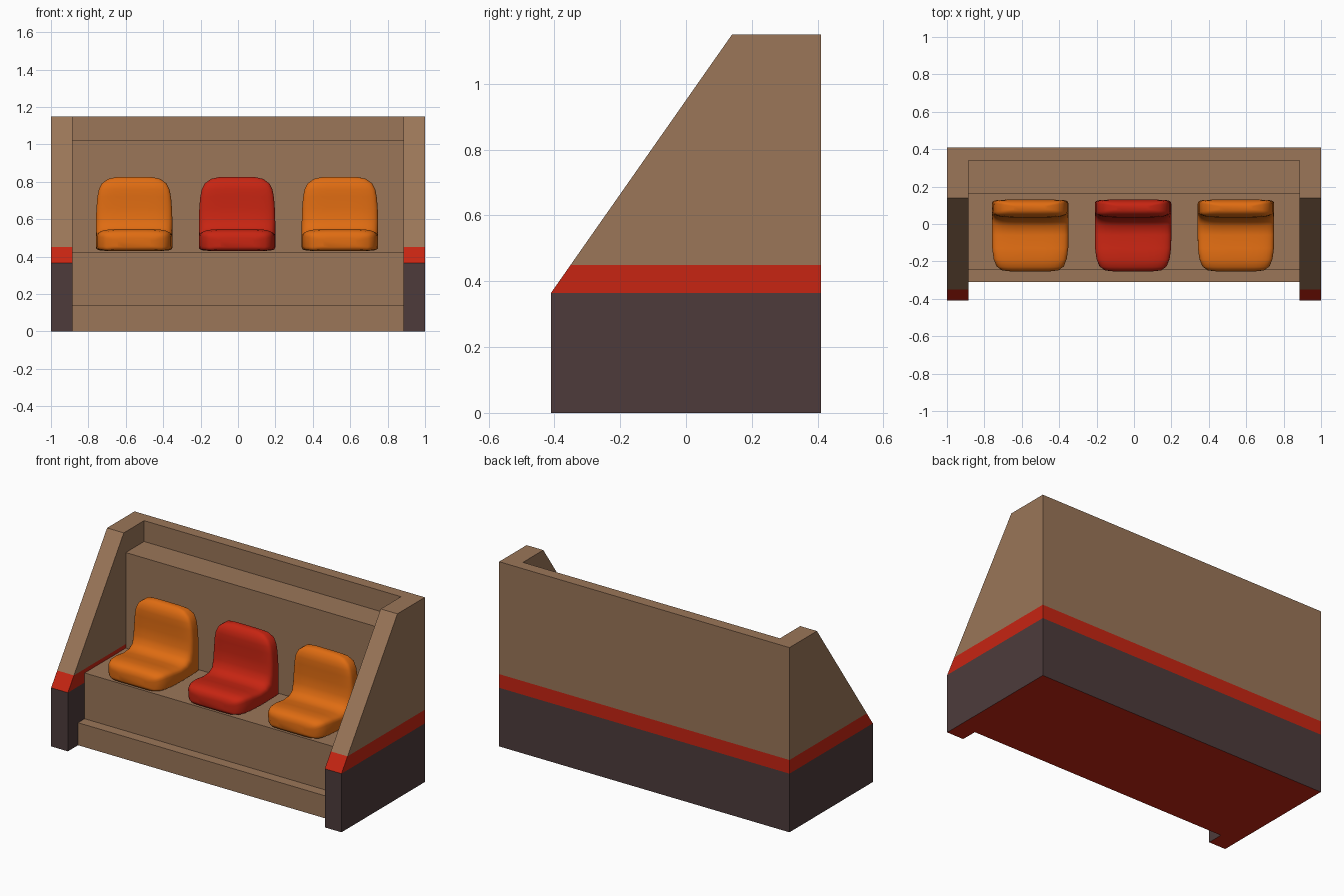
import bpy
import bmesh
from math import cos, sin, pi
from mathutils import Vector

if "Cube" in bpy.data.objects:
    bpy.data.objects.remove(bpy.data.objects["Cube"], do_unlink=True)


def material(name, rgb):
    mat = bpy.data.materials.new(name)
    mat.use_nodes = True
    mat.diffuse_color = (*rgb, 1)
    mat.node_tree.nodes["Principled BSDF"].inputs["Base Color"].default_value = (*rgb, 1)
    return mat


BROWN = material("wood brown", (0.325, 0.18, 0.098))
RED = material("stripe red", (0.57, 0.018, 0.006))
DARK = material("base dark brown", (0.074, 0.044, 0.044))
ORANGE = material("seat orange", (0.74, 0.15, 0.006))
STRIPE_LOW, STRIPE_HIGH = 0.365, 0.45


def finish(name, bm, mats):
    bmesh.ops.recalc_face_normals(bm, faces=bm.faces)
    mesh = bpy.data.meshes.new(name)
    bm.to_mesh(mesh)
    bm.free()
    for mat in mats:
        mesh.materials.append(mat)
    obj = bpy.data.objects.new(name, mesh)
    bpy.context.collection.objects.link(obj)
    return obj


def banded_prism(name, profile, x0, x1, is_banded):
    """Extrude a side profile along x and colour its faces in height bands."""
    bm = bmesh.new()
    face = bm.faces.new([bm.verts.new((x0, y, z)) for y, z in profile])
    ext = bmesh.ops.extrude_face_region(bm, geom=[face])
    moved = [v for v in ext["geom"] if isinstance(v, bmesh.types.BMVert)]
    bmesh.ops.translate(bm, verts=moved, vec=(x1 - x0, 0, 0))
    bmesh.ops.recalc_face_normals(bm, faces=bm.faces)
    for z in (STRIPE_LOW, STRIPE_HIGH):
        # cut only the faces that carry the painted bands
        faces = [f for f in bm.faces if is_banded(f.normal)]
        geom = faces + list({e for f in faces for e in f.edges})
        geom += list({v for f in faces for v in f.verts})
        bmesh.ops.bisect_plane(bm, geom=geom, plane_co=(0, 0, z), plane_no=(0, 0, 1))
    bm.normal_update()
    for f in bm.faces:
        z = f.calc_center_median().z
        if f.normal.z < -0.9:
            f.material_index = 1
        elif is_banded(f.normal) and z < STRIPE_HIGH:
            f.material_index = 1 if z > STRIPE_LOW else 2
    return finish(name, bm, (BROWN, RED, DARK))


# Sloped side walls, banded all round
INNER = 0.885
wall = [(-0.41, 0), (0.41, 0), (0.41, 1.15), (0.14, 1.15), (-0.41, STRIPE_LOW)]
banded_prism("right_wall", wall, -1, -INNER, lambda n: True)
banded_prism("left_wall", wall, INNER, 1, lambda n: True)

# Stepped bench body with the back wall, banded on the rear only
bench = [(-0.31, 0), (-0.31, 0.14), (-0.245, 0.14), (-0.245, 0.425), (0.16, 0.425),
         (0.16, 1.02), (0.34, 1.02), (0.34, 1.15), (0.41, 1.15), (0.41, 0)]
banded_prism("bench_body", bench, -INNER, INNER, lambda n: n.y > 0.5)

# Seat stations: lower/rear point (y, z), upper/front point (y, z), half width
STATIONS = [
    (-.255, .45, -.255, .50, .09), (-.246, .435, -.249, .524, .15),
    (-.22, .43, -.23, .54, .18), (-.18, .43, -.19, .547, .196),
    (-.12, .43, -.13, .543, .204), (-.04, .43, -.06, .53, .205),
    (.05, .43, -.01, .535, .205), (.13, .43, .015, .56, .205),
    (.13, .53, .03, .6, .205), (.13, .62, .035, .66, .203),
    (.13, .70, .035, .72, .198), (.13, .75, .035, .76, .19),
    (.127, .79, .04, .79, .174), (.115, .815, .055, .815, .14),
    (.1, .826, .07, .826, .09),
]


def signed_power(v, p):
    return abs(v) ** p * (1 if v >= 0 else -1)


def seat(name, x, mat, count=32):
    """Sweep a rounded section from the seat's front lip to the top of its back."""
    bm = bmesh.new()
    rings = []
    for ly, lz, uy, uz, w in STATIONS:
        low, up = Vector((x, ly, lz)), Vector((x, uy, uz))
        ring = []
        for i in range(count):
            a = 2 * pi * (i + 0.5) / count
            p = 0.45 if sin(a) > 0 else 0.25
            point = low.lerp(up, (1 + signed_power(sin(a), p)) / 2)
            point.x += w * signed_power(cos(a), p)
            ring.append(bm.verts.new(point))
        rings.append(ring)
    for r0, r1 in zip(rings, rings[1:]):
        for i in range(count):
            j = (i + 1) % count
            bm.faces.new((r0[i], r0[j], r1[j], r1[i]))
    bm.faces.new(rings[0])
    bm.faces.new(rings[-1])
    obj = finish(name, bm, [mat])
    bpy.ops.object.select_all(action="DESELECT")
    obj.select_set(True)
    bpy.context.view_layer.objects.active = obj
    bpy.ops.object.shade_smooth_by_angle(angle=1.0)


# Three moulded seats
seat("right_seat", -0.555, ORANGE)
seat("middle_seat", -0.005, RED)
seat("left_seat", 0.545, ORANGE)
